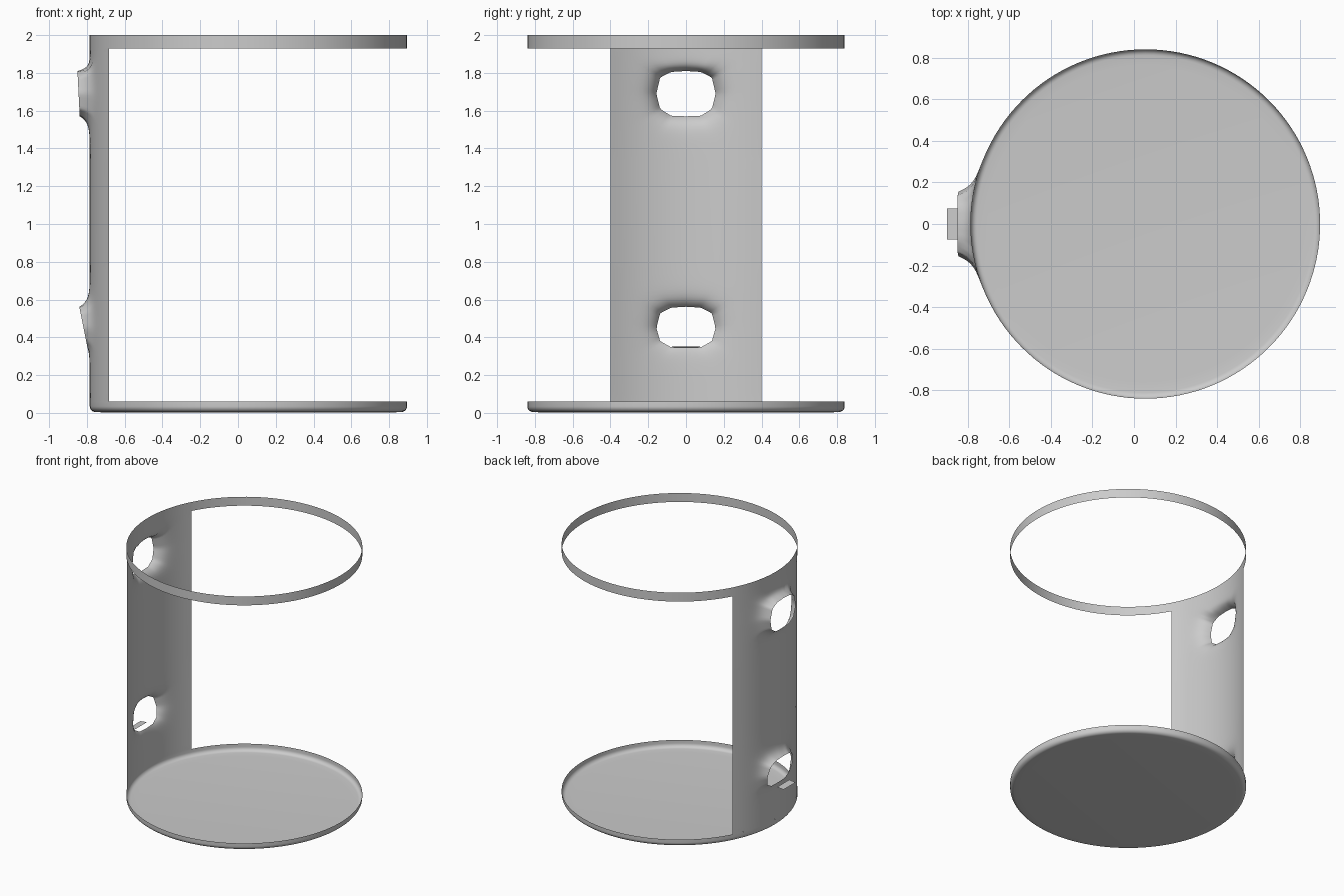
import bpy, bmesh, math
from mathutils import Vector

if "Cube" in bpy.data.objects:
    bpy.data.objects.remove(bpy.data.objects["Cube"])

CX, R = 0.055, 0.84      # axis offset and radius of the shell
SIDES = 128


def finish(bm, name):
    bmesh.ops.remove_doubles(bm, verts=bm.verts, dist=1e-5)
    me = bpy.data.meshes.new(name)
    bm.to_mesh(me)
    bm.free()
    ob = bpy.data.objects.new(name, me)
    bpy.context.collection.objects.link(ob)
    bpy.context.view_layer.objects.active = ob
    ob.select_set(True)
    bpy.ops.object.shade_smooth_by_angle(angle=math.radians(35))
    ob.select_set(False)
    return ob


def lathe(name, profile, cap=False):
    bm = bmesh.new()
    rings = []
    for r, z in profile:
        rings.append([bm.verts.new((CX + r * math.cos(2 * math.pi * i / SIDES),
                                    r * math.sin(2 * math.pi * i / SIDES), z))
                      for i in range(SIDES)])
    for a, b in zip(rings, rings[1:]):
        for i in range(SIDES):
            j = (i + 1) % SIDES
            bm.faces.new((a[i], a[j], b[j], b[i]))
    if cap:
        bm.faces.new(rings[0][::-1])
    return finish(bm, name)


def wall_x(y):
    return CX - math.sqrt(R * R - y * y)


def lerp(a, b, t):
    return a + (b - a) * t


def ray_hit(poly, c, d):
    # distance from c along d to the polygon outline
    best = None
    for p, q in zip(poly, poly[1:] + poly[:1]):
        e = q - p
        den = d.x * e.y - d.y * e.x
        if abs(den) < 1e-9:
            continue
        w = p - c
        t = (w.x * e.y - w.y * e.x) / den
        s = (w.x * d.y - w.y * d.x) / den
        if t > 0 and -1e-6 <= s <= 1 + 1e-6:
            best = t if best is None else min(best, t)
    return best


def opening_patch(bm, z_lo, z_hi, hole, x_top, x_bot, fall_up):
    # square patch around one opening; the rim is pulled outwards
    hb, ht = min(p.y for p in hole), max(p.y for p in hole)
    c = Vector((0, (hb + ht) / 2))
    n, rings = 16, 12
    corners = [Vector(p) for p in ((-.4, z_lo), (.4, z_lo), (.4, z_hi), (-.4, z_hi))]
    outer = [lerp(corners[k], corners[(k + 1) % 4], i / n) for k in range(4) for i in range(n)]
    cols = []
    for o in outer:
        d = (o - c).normalized()
        inner = c + d * ray_hit(hole, c, d)
        fall = fall_up if d.y > 0.75 else 0.036
        rim = lerp(x_bot, x_top, (inner.y - hb) / (ht - hb))
        pull = rim - wall_x(inner.x)
        col = []
        for k in range(rings + 1):
            t = (k / rings) ** 1.7
            p = lerp(inner, o, t)
            f = math.exp(-(p - inner).length / fall) * (1 - t)
            col.append(bm.verts.new((wall_x(p.x) + pull * f, p.x, p.y)))
        cols.append(col)
    for a, b in zip(cols, cols[1:] + cols[:1]):
        for k in range(rings):
            bm.faces.new((a[k], b[k], b[k + 1], a[k + 1]))


def plain_patch(bm, z_lo, z_hi, n=16):
    ys = [lerp(-.4, .4, i / n) for i in range(n + 1)]
    lo, hi = [[bm.verts.new((wall_x(y), y, z)) for y in ys] for z in (z_lo, z_hi)]
    for i in range(n):
        bm.faces.new((lo[i], hi[i], hi[i + 1], lo[i + 1]))


def hole_outline(top, side_hi, mid, side_lo, bottom):
    half = [(0, top), (.08, top - .005), (.137, side_hi), (.157, mid),
            (.137, side_lo), (.08, bottom + .003), (0, bottom)]
    return [Vector(p) for p in half + [(-y, z) for y, z in half[-2:0:-1]]]


# base dish with a rounded edge, and top band
fillet = [(0.81 + .03 * math.sin(a), 0.035 - .03 * math.cos(a))
          for a in (math.pi / 2 * i / 6 for i in range(7))]
lathe("base_dish", [(0.76, 0.002)] + fillet + [(R, 0.06)], cap=True)
lathe("top_band", [(R, 1.93), (R, 2.0)])

# back wall strip with two flared openings
bm = bmesh.new()
opening_patch(bm, 1.33, 1.93, hole_outline(1.81, 1.775, 1.69, 1.61, 1.57), -.85, -.838, .02)
opening_patch(bm, 0.06, 0.80, hole_outline(.562, .527, .45, .38, .345), -.84, -.797, .036)
plain_patch(bm, 0.80, 1.33)
plain_patch(bm, 1.93, 2.0)
bmesh.ops.recalc_face_normals(bm, faces=bm.faces)
if sum(f.normal.x * f.calc_area() for f in bm.faces) > 0:
    bmesh.ops.reverse_faces(bm, faces=bm.faces)
finish(bm, "back_wall")

# small loose tab outside the lower opening
bm = bmesh.new()
bm.faces.new([bm.verts.new(p) for p in ((-.9, -.075, .345), (-.845, -.075, .351),
                                        (-.845, .075, .351), (-.9, .075, .345))])
finish(bm, "handle_tab")
